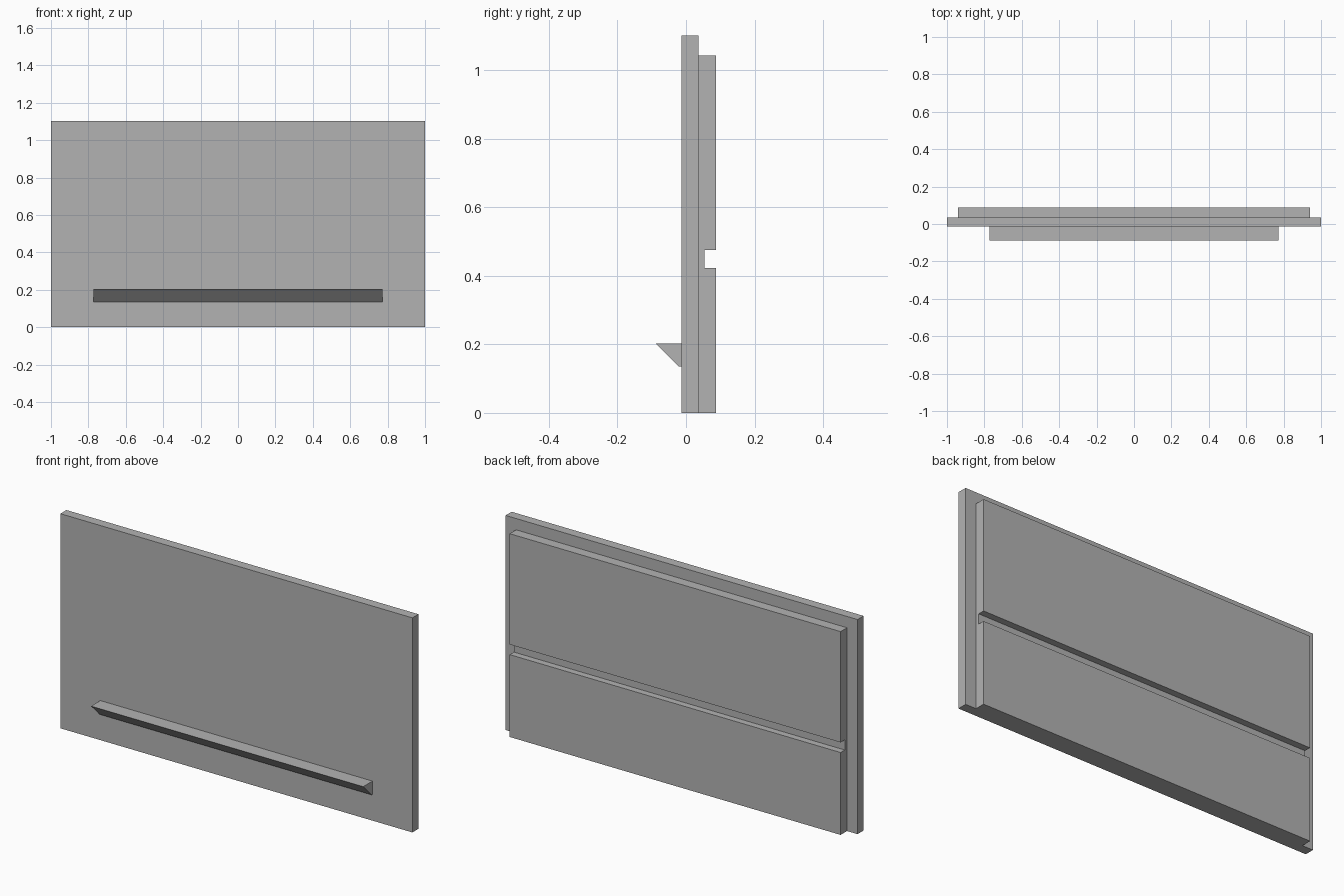
import bpy
import bmesh

if "Cube" in bpy.data.objects:
    bpy.data.objects.remove(bpy.data.objects["Cube"], do_unlink=True)

# Single plain grey
GREY = (0.45, 0.45, 0.45, 1.0)
grey = bpy.data.materials.new("plain grey")
grey.use_nodes = True
grey.diffuse_color = GREY
grey.node_tree.nodes["Principled BSDF"].inputs["Base Color"].default_value = GREY


def extrude_profile(name, profile, half_width):
    """Extrude a (y, z) side profile symmetrically along x."""
    bm = bmesh.new()
    face = bm.faces.new([bm.verts.new((-half_width, y, z)) for y, z in profile])
    extruded = bmesh.ops.extrude_face_region(bm, geom=[face])["geom"]
    moved = [v for v in extruded if isinstance(v, bmesh.types.BMVert)]
    bmesh.ops.translate(bm, verts=moved, vec=(2 * half_width, 0, 0))
    bmesh.ops.recalc_face_normals(bm, faces=bm.faces)
    mesh = bpy.data.meshes.new(name)
    bm.to_mesh(mesh)
    bm.free()
    mesh.materials.append(grey)
    obj = bpy.data.objects.new(name, mesh)
    bpy.context.collection.objects.link(obj)
    return obj


FRONT, SEAM, BACK = -0.013, 0.036, 0.088

# Wide front panel
extrude_profile("front_panel",
                [(FRONT, 0), (SEAM, 0), (SEAM, 1.102), (FRONT, 1.102)], 1.0)

# Narrower backing board with a horizontal groove
GROOVE = 0.054
extrude_profile("backing_board",
                [(SEAM, 0), (BACK, 0), (BACK, 0.423), (GROOVE, 0.423),
                 (GROOVE, 0.475), (BACK, 0.475), (BACK, 1.044), (SEAM, 1.044)],
                0.94)

# Wedge-shaped ledge on the front
extrude_profile("front_ledge",
                [(FRONT, 0.135), (FRONT, 0.203), (-BACK, 0.203), (-0.02, 0.135)],
                0.773)
